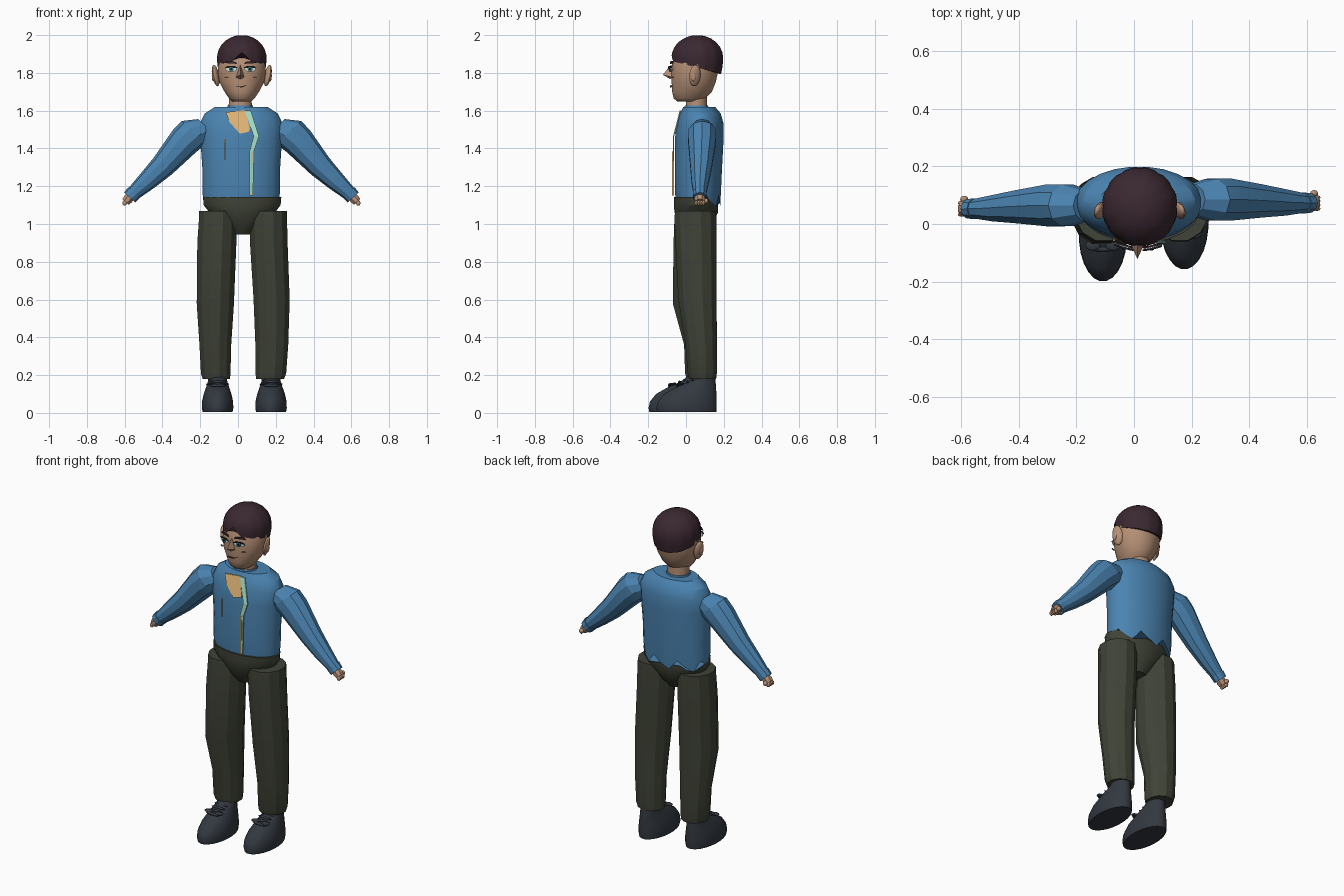
import bpy, bmesh, math
from mathutils import Vector

cube = bpy.data.objects.get("Cube")
if cube:
    bpy.data.objects.remove(cube, do_unlink=True)


def material(name, *rgb):
    m = bpy.data.materials.new(name)
    m.use_nodes = True
    m.diffuse_color = (*rgb, 1)
    bsdf = m.node_tree.nodes["Principled BSDF"]
    bsdf.inputs["Base Color"].default_value = (*rgb, 1)
    bsdf.inputs["Roughness"].default_value = 0.8
    return m


BLUE = material("shirt_blue", 0.07, 0.23, 0.44)
OLIVE = material("trouser_olive", 0.05, 0.056, 0.038)
SLATE = material("shoe_slate", 0.033, 0.04, 0.052)
SKIN = material("skin_tan", 0.47, 0.28, 0.18)
HAIR = material("hair_brown", 0.043, 0.021, 0.03)
ORANGE = material("print_orange", 0.76, 0.46, 0.18)
MINT = material("print_mint", 0.38, 0.72, 0.58)
WHITE = material("eye_white", 0.65, 0.78, 0.76)
IRIS = material("iris_teal", 0.03, 0.16, 0.16)
DARK = material("line_dark", 0.015, 0.012, 0.015)
X, Y, Z = Vector((1, 0, 0)), Vector((0, 1, 0)), Vector((0, 0, 1))


def finish(name, bm, mat, angle=30):
    bmesh.ops.recalc_face_normals(bm, faces=bm.faces)
    me = bpy.data.meshes.new(name)
    bm.to_mesh(me)
    bm.free()
    me.materials.append(mat)
    ob = bpy.data.objects.new(name, me)
    bpy.context.scene.collection.objects.link(ob)
    if angle:
        bpy.ops.object.select_all(action="DESELECT")
        ob.select_set(True)
        bpy.context.view_layer.objects.active = ob
        bpy.ops.object.shade_smooth_by_angle(angle=math.radians(angle))
    return ob


def skin_rings(name, rings, mat, angle):
    """Bridge closed rings of points and cap both ends."""
    bm = bmesh.new()
    loops = [[bm.verts.new(p) for p in r] for r in rings]
    n = len(loops[0])
    for a, b in zip(loops, loops[1:]):
        for i in range(n):
            j = (i + 1) % n
            bm.faces.new((a[i], a[j], b[j], b[i]))
    bm.faces.new(loops[0])
    bm.faces.new(loops[-1])
    return finish(name, bm, mat, angle)


def loft(name, rings, mat, n=16, angle=30, u=X, v=Y):
    """Rings are (x, y, z, radius along u, radius along v)."""
    pts = []
    for x, y, z, ru, rv in rings:
        c = Vector((x, y, z))
        pts.append([c + u * ru * math.cos(t) + v * rv * math.sin(t)
                    for t in (math.tau * (i + 0.5) / n for i in range(n))])
    return skin_rings(name, pts, mat, angle)


def spans(rows, cx):
    """Rows of (z, half width, front y, back y) to loft rings."""
    return [(cx, (f + b) / 2, z, w, (b - f) / 2) for z, w, f, b in rows]


def plate(name, pts, mat, depth, thick=0.006):
    """Thin plate from (x, z) points; depth gives its front y."""
    front = [Vector((x, depth(x, z), z)) for x, z in pts]
    return skin_rings(name, [front, [p + Y * thick for p in front]], mat, 0)


def oval(cx, cz, rx, rz, n=12):
    return [(cx + rx * math.cos(math.tau * i / n), cz + rz * math.sin(math.tau * i / n))
            for i in range(n)]


def ball(name, loc, scale, mat):
    bm = bmesh.new()
    bmesh.ops.create_uvsphere(bm, u_segments=12, v_segments=8, radius=1)
    for w in bm.verts:
        w.co = Vector(loc) + Vector(a * b for a, b in zip(w.co, scale))
    return finish(name, bm, mat, 40)


# Shirt body with a ragged hem at the back
torso = loft("shirt_body", spans([
    (1.13, 0.203, -0.055, 0.182), (1.17, 0.207, -0.06, 0.186), (1.3, 0.208, -0.06, 0.192),
    (1.45, 0.218, -0.06, 0.2), (1.53, 0.222, -0.05, 0.2), (1.585, 0.195, -0.033, 0.185),
    (1.62, 0.14, -0.015, 0.155)], 0.017), BLUE, 24)
for i, w in enumerate(torso.data.vertices[:24]):
    if w.co.y > 0.08:
        w.co.z += (-0.04, 0.02, -0.015)[i % 3]
loft("shirt_collar", [(0.012, 0.055, 1.6, 0.075, 0.07), (0.012, 0.055, 1.628, 0.068, 0.062)], BLUE)

# Sleeves, cuffs and hands
for side, s, mid, y0 in (("left", 1, 0.018, 0.085), ("right", -1, 0.018, 0.065)):
    along = Vector((s * 0.67, 0, -0.74))
    across = Vector((s * 0.74, 0, 0.67))
    loft(side + "_sleeve", [
        (mid + s * 0.185, y0, 1.515, 0.055, 0.06), (mid + s * 0.25, y0, 1.485, 0.076, 0.09),
        (mid + s * 0.3, y0, 1.44, 0.077, 0.085), (mid + s * 0.418, y0 - 0.005, 1.305, 0.06, 0.065),
        (mid + s * 0.5, y0 - 0.01, 1.226, 0.048, 0.052), (mid + s * 0.575, y0 - 0.012, 1.158, 0.034, 0.038)],
        BLUE, 10, 15, Y, across)
    wrist = Vector((mid + s * 0.585, y0 - 0.012, 1.148))

    def ring(d, ru, rv):
        return (*(wrist + along * d), ru, rv)

    loft(side + "_cuff", [ring(-0.025, 0.038, 0.042), ring(0.01, 0.035, 0.04)], BLUE, 10, 15, Y, across)
    loft(side + "_hand", [ring(0, 0.024, 0.026), ring(0.025, 0.03, 0.028), ring(0.042, 0.027, 0.024)],
         SKIN, 8, 30, Y, across)
    for k in range(4):
        c = wrist + along * 0.05 + Y * (k - 1.5) * 0.013
        ball(f"{side}_finger_{k + 1}", c, (0.012, 0.008, 0.014), SKIN)
    ball(side + "_thumb", wrist + along * 0.035 + Y * 0.033, (0.014, 0.012, 0.014), SKIN)

# Trousers
loft("trouser_seat", spans([
    (0.945, 0.05, 0.0, 0.1), (0.99, 0.09, -0.035, 0.14), (1.06, 0.175, -0.062, 0.17),
    (1.1, 0.206, -0.066, 0.172), (1.142, 0.21, -0.066, 0.172)], 0.022), OLIVE, 20, 25)
loft("right_trouser_leg", [
    (-0.115, 0.08, 0.18, 0.075, 0.079), (-0.118, 0.078, 0.21, 0.081, 0.086),
    (-0.12, 0.077, 0.36, 0.087, 0.09), (-0.12, 0.046, 0.58, 0.102, 0.12),
    (-0.112, 0.048, 0.9, 0.107, 0.118), (-0.106, 0.05, 1.03, 0.104, 0.115),
    (-0.107, 0.05, 1.07, 0.102, 0.112)], OLIVE, 12, 25)
loft("left_trouser_leg", [
    (0.17, 0.088, 0.18, 0.077, 0.074), (0.174, 0.086, 0.21, 0.084, 0.08),
    (0.179, 0.08, 0.36, 0.09, 0.086), (0.178, 0.061, 0.6, 0.099, 0.105),
    (0.163, 0.053, 0.9, 0.103, 0.113), (0.16, 0.05, 1.03, 0.103, 0.115),
    (0.16, 0.05, 1.07, 0.102, 0.112)], OLIVE, 12, 25)

# Shoes with laces
for side, cx, dy in (("right", -0.108, 0.0), ("left", 0.175, 0.042)):
    loft(side + "_shoe", spans([
        (0.005, 0.08, -0.195 + dy, 0.12 + dy), (0.025, 0.084, -0.2 + dy, 0.122 + dy),
        (0.06, 0.083, -0.192 + dy, 0.122 + dy), (0.1, 0.074, -0.16 + dy, 0.12 + dy),
        (0.14, 0.06, -0.09 + dy, 0.118 + dy), (0.165, 0.052, -0.03 + dy, 0.115 + dy),
        (0.2, 0.048, 0.015 + dy, 0.112 + dy)], cx), SLATE, 24, 40)
    for k in range(4):
        ball(f"{side}_lace_{k + 1}", (cx, -0.088 + dy + k * 0.027, 0.145 + k * 0.009),
             (0.045, 0.008, 0.008), SLATE)
    for s in (-1, 1):
        ball(side + "_bow", (cx + s * 0.035, -0.075 + dy, 0.152), (0.026, 0.018, 0.007), SLATE)

# Neck, head and ears
HX = 0.02
loft("neck", [(0.012, 0.055, 1.58, 0.064, 0.058), (0.012, 0.055, 1.7, 0.06, 0.056)], SKIN, 16)
loft("head", spans([
    (1.648, 0.05, -0.045, 0.07), (1.665, 0.068, -0.066, 0.105), (1.7, 0.092, -0.074, 0.138),
    (1.75, 0.119, -0.077, 0.158), (1.8, 0.128, -0.078, 0.17), (1.85, 0.128, -0.074, 0.178),
    (1.9, 0.115, -0.055, 0.17), (1.95, 0.085, -0.02, 0.14), (1.975, 0.04, 0.02, 0.1)], HX), SKIN, 24, 50)
for side, s in (("left", 1), ("right", -1)):
    ear = ball(side + "_ear", (0, 0, 0), (0.016, 0.032, 0.058), SKIN)
    ear.location = (HX + s * 0.138, 0.047, 1.786)
    ear.rotation_euler = (0, s * 0.2, s * 0.35)
    ball(side + "_ear_fold", (HX + s * 0.151, 0.04, 1.785), (0.008, 0.014, 0.03), SKIN)

# Nose
bm = bmesh.new()
for p in ((0, -0.06, 1.845), (0, -0.122, 1.79), (-0.026, -0.065, 1.775),
          (0.026, -0.065, 1.775), (0, -0.085, 1.768), (0, -0.085, 1.838)):
    bm.verts.new((p[0] + 0.012, p[1], p[2]))
bmesh.ops.convex_hull(bm, input=bm.verts)
finish("nose", bm, SKIN, 20)

# Hair cap with pleats and a parted fringe
N, LEVELS = 48, 9
rings = []
for k in range(LEVELS):
    t = k / (LEVELS - 1)
    loop = []
    for i in range(N):
        a = math.tau * i / N
        away = abs((a - 1.5 * math.pi + math.pi) % math.tau - math.pi)
        edge = 1.828 - 0.035 * math.sin(a) + 0.045 * max(0, 1 - away / 0.4)
        z = edge + (1.998 - edge) * math.sin(t * math.pi / 2)
        h = (z - 1.88) / 0.12
        r = math.sqrt(max(0.004, 1 - h * h)) if h > 0 else 1 - 0.16 * h * h
        r *= 1 - 0.025 * (i % 4 == 0)
        loop.append((HX + 0.132 * r * math.cos(a), 0.06 + 0.138 * r * math.sin(a), z))
    rings.append(loop)
skin_rings("hair", rings, HAIR, 28)


# Face details
def face(off):
    return lambda x, z: -0.082 - off + 2.6 * (x - HX) ** 2


for side, s in (("left", 1), ("right", -1)):
    ex = 0.014 + s * 0.05
    plate(side + "_eye", oval(ex, 1.82, 0.031, 0.014), WHITE, face(0.008))
    plate(side + "_iris", oval(ex, 1.82, 0.013, 0.013), IRIS, face(0.012))
    plate(side + "_pupil", oval(ex, 1.82, 0.006, 0.006), DARK, face(0.015))
    plate(side + "_lash", [(ex - 0.034, 1.827), (ex + 0.034, 1.827), (ex + 0.02, 1.836),
                           (ex - 0.02, 1.836)], DARK, face(0.013))
    plate(side + "_brow", [(ex - s * 0.03, 1.848), (ex + s * 0.035, 1.852), (ex + s * 0.02, 1.864),
                           (ex - s * 0.025, 1.858)], HAIR, face(0.004))
    plate(side + "_cheek_mark", oval(ex + s * 0.025, 1.776, 0.012, 0.004, 8), SKIN, face(0.006))
plate("mouth", [(-0.014, 1.727), (0.02, 1.723), (0.055, 1.737), (0.02, 1.729)], DARK, face(0.002))


# Shirt print
def chest(off):
    return lambda x, z: -0.062 - off + max(0, z - 1.46) * 0.26


plate("print_patch", [(-0.065, 1.592), (0.04, 1.602), (0.066, 1.49), (0.01, 1.478), (-0.045, 1.54)],
      ORANGE, chest(0.006))
path = [(0.052, 1.6, 0.016), (0.097, 1.465, 0.014), (0.073, 1.385, 0.012), (0.07, 1.15, 0.009)]
for k, ((xa, za, wa), (xb, zb, wb)) in enumerate(zip(path, path[1:])):
    for name, mat, f, off in (("mint", MINT, 1, 0.008), ("orange", ORANGE, 0.3, 0.011)):
        if name == "mint" or k == 2:
            plate(f"print_{name}_stripe_{k + 1}", [(xa - wa * f, za), (xa + wa * f, za),
                  (xb + wb * f, zb), (xb - wb * f, zb)], mat, chest(off))
plate("print_side_line", [(-0.073, 1.445), (-0.066, 1.45), (-0.066, 1.34), (-0.071, 1.34)],
      ORANGE, chest(-0.003))
